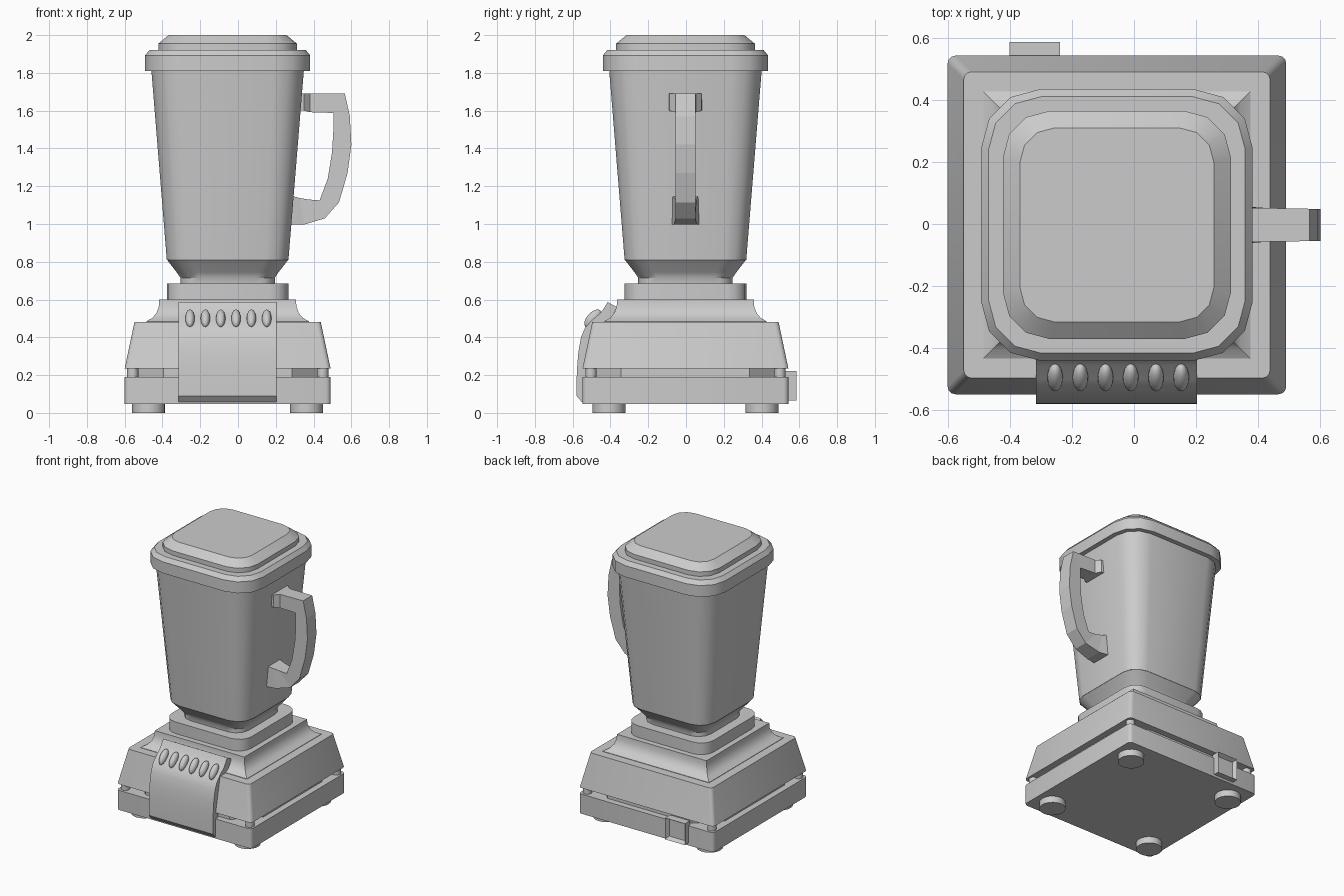
import bpy, bmesh, math
from mathutils import Matrix

if "Cube" in bpy.data.objects:
    bpy.data.objects.remove(bpy.data.objects["Cube"])

CX, CY = -0.055, -0.003      # centre axis of base and jar


def finish(name, bm, smooth=35):
    bmesh.ops.recalc_face_normals(bm, faces=bm.faces)
    me = bpy.data.meshes.new(name)
    bm.to_mesh(me)
    bm.free()
    ob = bpy.data.objects.new(name, me)
    bpy.context.collection.objects.link(ob)
    if smooth:
        bpy.ops.object.select_all(action='DESELECT')
        ob.select_set(True)
        bpy.context.view_layer.objects.active = ob
        bpy.ops.object.shade_smooth_by_angle(angle=math.radians(smooth))
    return ob


def ring_points(half, r, segs):
    """Outline of a square with rounded corners."""
    if segs == 0:
        return [(half, half), (-half, half), (-half, -half), (half, -half)]
    pts = []
    for q, (sx, sy) in enumerate([(1, 1), (-1, 1), (-1, -1), (1, -1)]):
        for i in range(segs + 1):
            a = math.pi / 2 * (q + i / segs)
            pts.append((sx * (half - r) + r * math.cos(a),
                        sy * (half - r) + r * math.sin(a)))
    return pts


def skin(bm, rings):
    """Bridge successive vertex rings and cap both ends."""
    n = len(rings[0])
    for a, b in zip(rings, rings[1:]):
        for i in range(n):
            j = (i + 1) % n
            bm.faces.new((a[i], a[j], b[j], b[i]))
    bm.faces.new(rings[0])
    bm.faces.new(rings[-1])


def square_loft(name, layers, segs=3, smooth=35):
    """layers: (half width, z, corner radius)"""
    bm = bmesh.new()
    rings = [[bm.verts.new((CX + x, CY + y, z)) for x, y in ring_points(h, r, segs)]
             for h, z, r in layers]
    skin(bm, rings)
    return finish(name, bm, smooth)


def cylinder(name, x, y, z0, z1, r, n):
    bm = bmesh.new()
    bmesh.ops.create_cone(bm, cap_ends=True, segments=n, radius1=r, radius2=r,
                          depth=z1 - z0,
                          matrix=Matrix.Translation((x, y, (z0 + z1) / 2)))
    return finish(name, bm)


# Feet and the small posts between the two base halves
for sx in (-1, 1):
    for sy in (-1, 1):
        cylinder("foot", CX + sx * 0.418, CY + sy * 0.405, 0, 0.06, 0.087, 20)
        cylinder("post", CX + sx * 0.503, CY + sy * 0.5, 0.18, 0.245, 0.03, 12)

# Base
square_loft("lower_base", [(0.545, 0.047, 0.025), (0.545, 0.19, 0.025)])
square_loft("base_core", [(0.5, 0.18, 0.16), (0.5, 0.245, 0.16)], 1, 0)
square_loft("upper_base", [(0.545, 0.235, 0.025), (0.493, 0.482, 0.025)])
square_loft("base_cove", [(0.43, 0.475, 0), (0.43, 0.485, 0), (0.398, 0.503, 0),
                          (0.376, 0.53, 0), (0.364, 0.565, 0), (0.362, 0.6, 0)], 0)
square_loft("collar", [(0.322, 0.59, 0.1), (0.322, 0.685, 0.1)], 4)

# Jar and lid
square_loft("jar_neck", [(0.25, 0.67, 0.1), (0.25, 0.715, 0.1),
                         (0.27, 0.745, 0.105), (0.322, 0.812, 0.12)])
square_loft("jar", [(0.322, 0.81, 0.12), (0.405, 1.83, 0.16)])
square_loft("lid", [(0.437, 1.81, 0.19), (0.437, 1.893, 0.19), (0.413, 1.922, 0.17),
                    (0.367, 1.922, 0.15), (0.367, 1.955, 0.15), (0.312, 2.0, 0.11)])

# Handle: (outer x, z, inner x, z, half depth)
sections = [(0.30, 1.69, 0.30, 1.60, 0.09), (0.35, 1.69, 0.35, 1.60, 0.085),
            (0.38, 1.692, 0.38, 1.592, 0.055), (0.565, 1.692, 0.505, 1.588, 0.052),
            (0.592, 1.57, 0.505, 1.50, 0.052), (0.60, 1.42, 0.498, 1.38, 0.052),
            (0.58, 1.27, 0.475, 1.24, 0.052), (0.535, 1.115, 0.432, 1.125, 0.052),
            (0.46, 1.03, 0.37, 1.13, 0.052), (0.35, 0.997, 0.325, 1.138, 0.06),
            (0.26, 0.997, 0.26, 1.155, 0.075)]
bm = bmesh.new()
skin(bm, [[bm.verts.new(p) for p in ((xo, CY - w, zo), (xo, CY + w, zo),
                                     (xi, CY + w, zi), (xi, CY - w, zi))]
          for xo, zo, xi, zi, w in sections])
finish("handle", bm, 0)

# Curved control panel, extruded along x
profile = [(-0.552, 0.058), (-0.58, 0.09), (-0.578, 0.22), (-0.57, 0.32),
           (-0.556, 0.40), (-0.535, 0.45), (-0.50, 0.489), (-0.455, 0.527),
           (-0.435, 0.553), (-0.415, 0.587), (-0.367, 0.56), (-0.39, 0.51),
           (-0.43, 0.46), (-0.50, 0.40), (-0.52, 0.20), (-0.52, 0.058)]
bm = bmesh.new()
skin(bm, [[bm.verts.new((x, y, z)) for y, z in profile] for x in (-0.315, 0.203)])
finish("control_panel", bm)

# Row of oval buttons lying on the panel slope
for i in range(6):
    bm = bmesh.new()
    bmesh.ops.create_uvsphere(
        bm, u_segments=16, v_segments=10, radius=1,
        matrix=Matrix.Translation((-0.254 + i * 0.0812, -0.494, 0.5))
        @ Matrix.Rotation(math.radians(-42), 4, 'X')
        @ Matrix.Diagonal((0.025, 0.03, 0.058, 1)))
    finish("button", bm)

# Power socket on the back, with a recessed face
bm = bmesh.new()
bmesh.ops.create_cube(bm, size=1, matrix=Matrix.Translation((-0.319, 0.555, 0.143))
                      @ Matrix.Diagonal((0.162, 0.06, 0.156, 1)))
back = max(bm.faces, key=lambda f: f.calc_center_median().y)
bmesh.ops.inset_region(bm, faces=[back], thickness=0.022)
bmesh.ops.translate(bm, verts=back.verts, vec=(0, -0.03, 0))
finish("power_socket", bm, 0)
